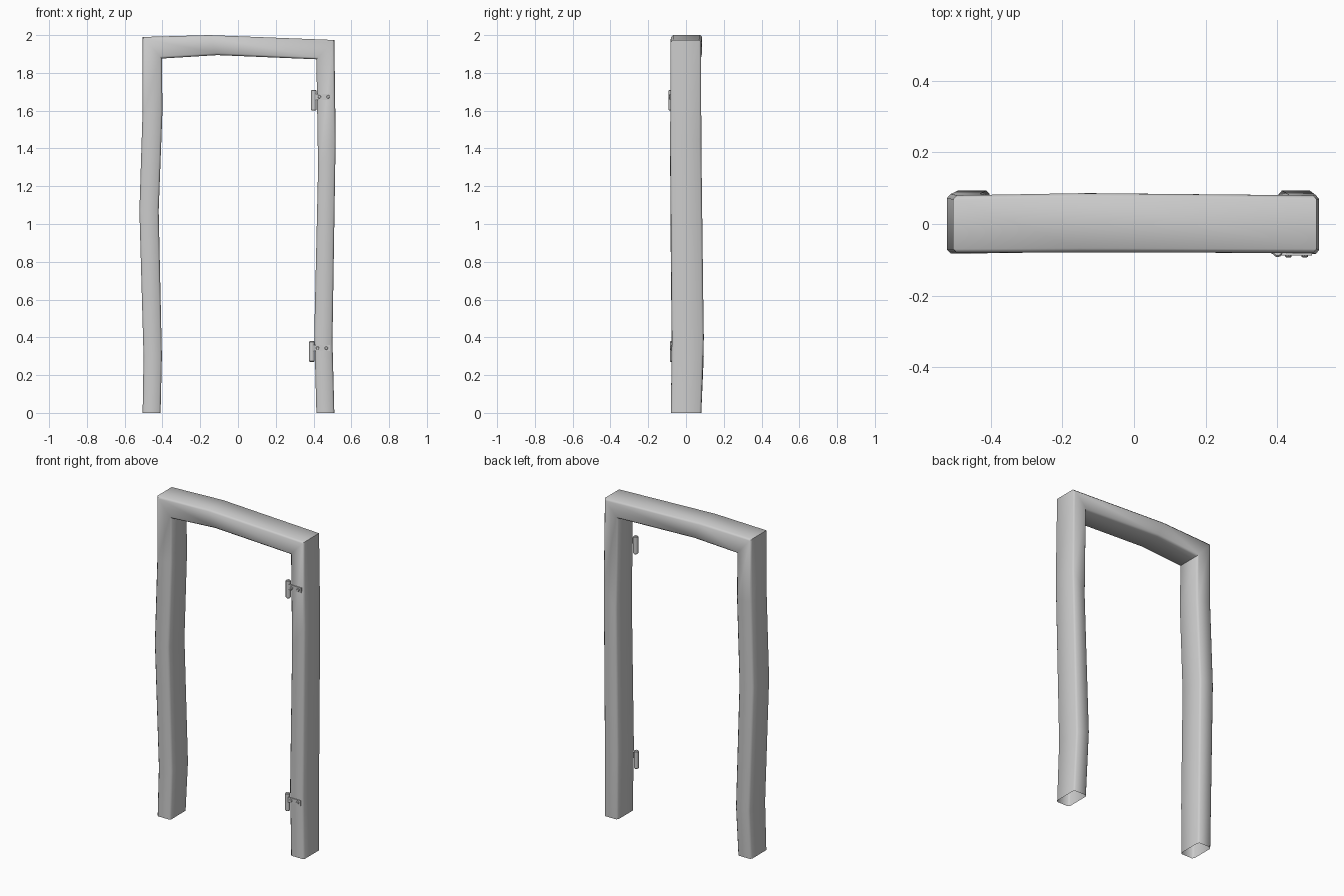
import bpy, bmesh, math

if "Cube" in bpy.data.objects:
    bpy.data.objects.remove(bpy.data.objects["Cube"])

# Frame stations: outer x, outer z, inner x, inner z, front y, back y
STATIONS = [
    (-0.505, 0.00, -0.410, 0.00, -0.080, 0.081),
    (-0.500, 0.30, -0.403, 0.30, -0.075, 0.094),
    (-0.522, 1.07, -0.420, 1.07, -0.083, 0.084),
    (-0.505, 1.60, -0.400, 1.60, -0.083, 0.080),
    (-0.505, 1.990, -0.403, 1.876, -0.081, 0.080),
    (-0.155, 2.000, -0.110, 1.894, -0.079, 0.086),
    (0.510, 1.974, 0.415, 1.872, -0.081, 0.080),
    (0.517, 1.45, 0.424, 1.30, -0.084, 0.081),
    (0.500, 0.38, 0.404, 0.42, -0.075, 0.094),
    (0.510, 0.00, 0.415, 0.00, -0.080, 0.081),
]
CHAMFER = 0.011


def finish(bm, name):
    bmesh.ops.recalc_face_normals(bm, faces=bm.faces)
    mesh = bpy.data.meshes.new(name)
    bm.to_mesh(mesh)
    bm.free()
    ob = bpy.data.objects.new(name, mesh)
    bpy.context.collection.objects.link(ob)
    return ob


def smooth(ob, angle):
    bpy.ops.object.select_all(action='DESELECT')
    ob.select_set(True)
    bpy.context.view_layer.objects.active = ob
    bpy.ops.object.shade_smooth_by_angle(angle=math.radians(angle))


# Warped door frame: chamfered rectangle swept along the arch, open at the feet
bm = bmesh.new()
rings = []
for ox, oz, ix, iz, yf, yb in STATIONS:
    c = CHAMFER
    t = 0.1
    section = [(0, yf + c), (t, yf), (1 - t, yf), (1, yf + c),
               (1, yb - c), (1 - t, yb), (t, yb), (0, yb - c)]
    rings.append([bm.verts.new((ox + (ix - ox) * s, y, oz + (iz - oz) * s))
                  for s, y in section])
for a, b in zip(rings, rings[1:]):
    for i in range(8):
        j = (i + 1) % 8
        bm.faces.new((a[i], a[j], b[j], b[i]))
smooth(finish(bm, "door_frame"), 50)


def cylinder(name, loc, radius, depth, sides, rot=(0, 0, 0), bevel=0.0):
    bpy.ops.mesh.primitive_cylinder_add(vertices=sides, radius=radius, depth=depth,
                                        location=loc, rotation=rot)
    ob = bpy.context.object
    ob.name = name
    if bevel:
        m = ob.modifiers.new("Bevel", 'BEVEL')
        m.width = bevel
        m.segments = 1
        m.limit_method = 'ANGLE'
        m.angle_limit = math.radians(60)
    smooth(ob, 40)


# Hinges: upright pin barrel, small leaf plate and two screws
def hinge(label, x, z, y):
    cylinder(label + "_hinge_pin", (x, y + 0.006, z), 0.0145, 0.11, 12, bevel=0.004)
    bpy.ops.mesh.primitive_cube_add(size=1, location=(x + 0.050, y + 0.001, z + 0.018))
    plate = bpy.context.object
    plate.name = label + "_hinge_plate"
    plate.scale = (0.092, 0.010, 0.032)
    for i, dx in enumerate((0.030, 0.076)):
        cylinder(f"{label}_hinge_screw_{i + 1}", (x + dx, y - 0.004, z + 0.018),
                 0.009, 0.010, 8, (math.pi / 2, 0, 0), 0.002)


hinge("upper", 0.401, 1.655, -0.084)
hinge("lower", 0.391, 0.325, -0.076)
